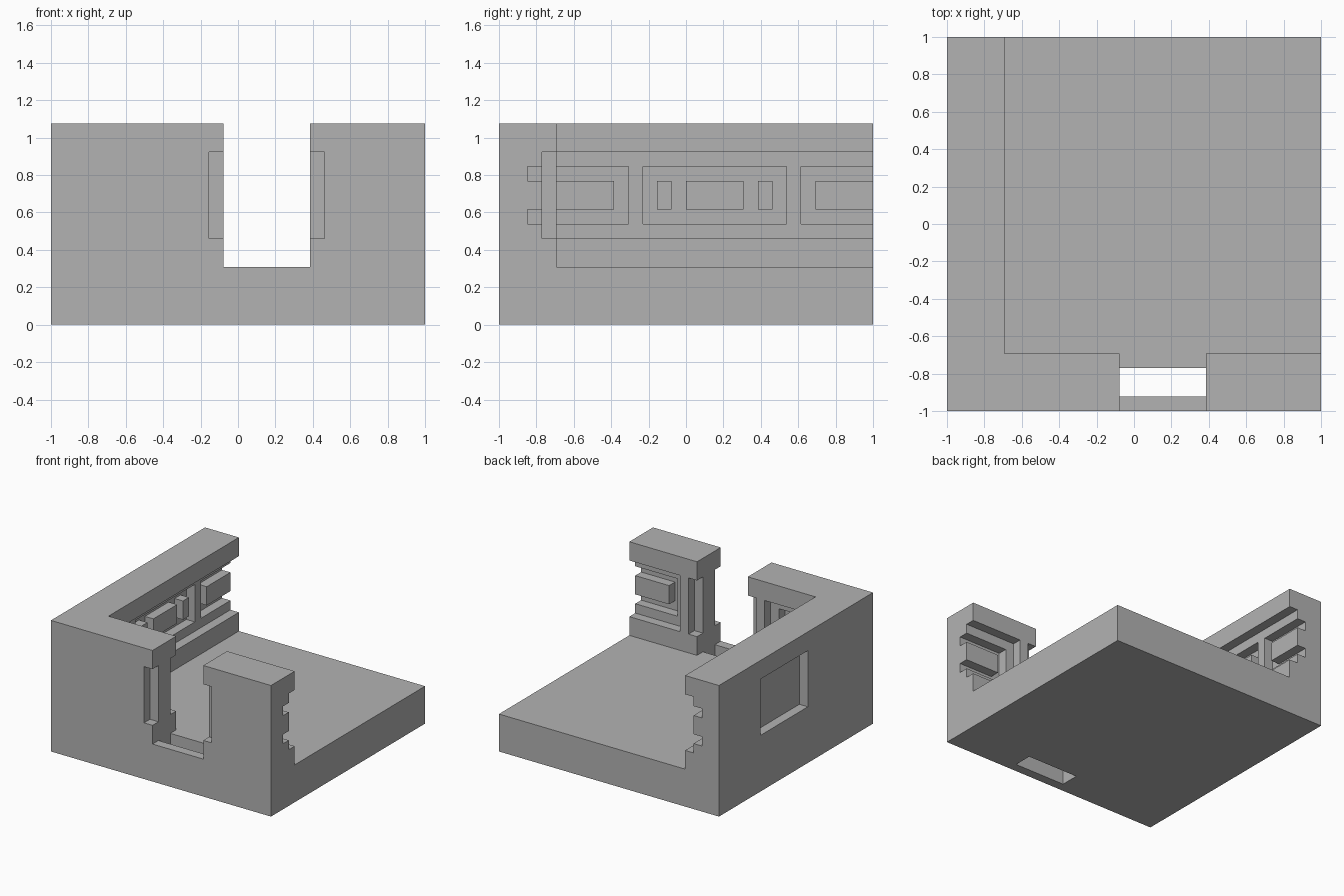
import bpy
from mathutils import Vector

if "Cube" in bpy.data.objects:
    bpy.data.objects.remove(bpy.data.objects["Cube"], do_unlink=True)

U = 1 / 13   # one module of the building grid

stone = bpy.data.materials.new("plain grey")
stone.use_nodes = True
GREY = (0.45, 0.45, 0.45, 1)
stone.diffuse_color = GREY
stone.node_tree.nodes["Principled BSDF"].inputs["Base Color"].default_value = GREY


def box(name, xs, ys, zs):
    """Box spanning the given ranges, in grid modules."""
    lo, hi = (Vector(c) * U for c in zip(xs, ys, zs))
    bpy.ops.mesh.primitive_cube_add(size=1)
    ob = bpy.context.object
    ob.name = ob.data.name = name
    for v in ob.data.vertices:
        v.co = [l + (c + 0.5) * (h - l) for l, h, c in zip(lo, hi, v.co)]
    ob.data.materials.append(stone)
    return ob


def cut(target, xs, ys, zs):
    """Remove a box from the target."""
    cutter = box("cutter", xs, ys, zs)
    cutter.hide_render = True
    mod = target.modifiers.new("cut", 'BOOLEAN')
    mod.operation, mod.solver, mod.object = 'DIFFERENCE', 'EXACT', cutter
    bpy.context.view_layer.objects.active = target
    bpy.ops.object.modifier_apply(modifier=mod.name)
    bpy.data.objects.remove(cutter, do_unlink=True)


BAND, PANEL, BLOCK = (6, 12), (7, 11), (8, 10)   # nested heights

# Floor with two walls, hollowed from one solid
shell = box("floor_and_walls", (-13, 13), (-13, 13), (0, 14))
cut(shell, (-9, 14), (-9, 14), (4, 15))

# Doorway, gate slot through the floor, notched jambs front and back
cut(shell, (-1, 5), (-14, -8), (4, 15))
cut(shell, (-1, 5), (-12, -10), (-1, 5))
cut(shell, (-2, 6), (-14, -12), BAND)
cut(shell, (-2, 6), (-10, -8), BAND)

# Outer window recess in the side wall
cut(shell, (-14, -12), (-2, 6), BAND)

# Long recessed bands on the inner wall faces
cut(shell, (-10, -8), (-10, 14), BAND)
for xs in ((-10, -3), (7, 14)):
    cut(shell, xs, (-10, -8), BAND)

# Deeper panels inside the bands
for ys in ((-11, -4), (-3, 7), (8, 14)):
    cut(shell, (-11, -9.5), ys, PANEL)
for xs in ((-11, -4), (8, 14)):
    cut(shell, xs, (-11, -9.5), PANEL)

# Raised blocks inside the panels
for ys in ((-11, -5), (-2, -1), (0, 4), (5, 6), (9, 13)):
    box("side_wall_block", (-11, -10), ys, BLOCK)
for xs in ((-10, -5), (9, 13)):
    box("front_wall_block", xs, (-11, -10), BLOCK)
